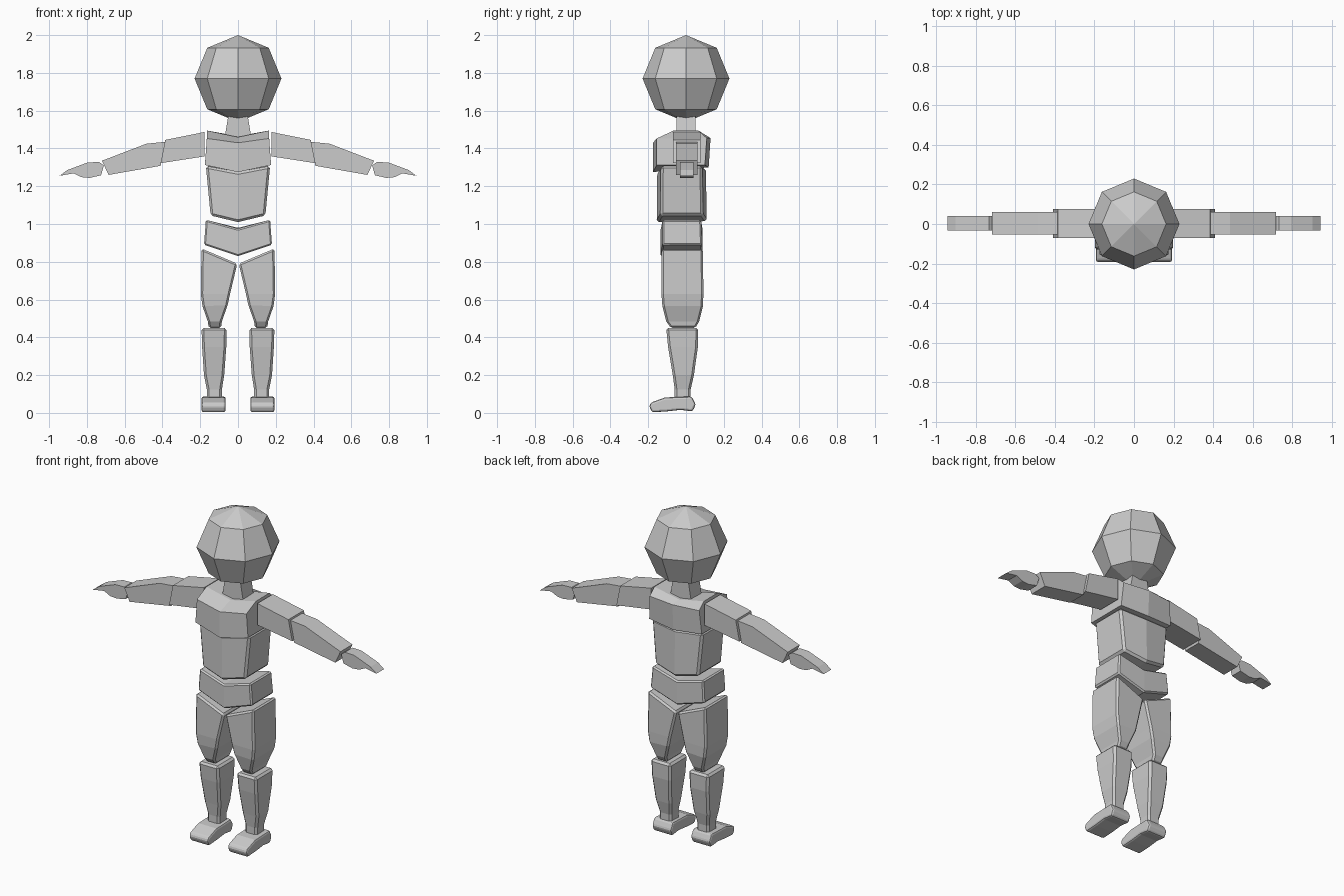
import bpy
import bmesh
import math

cube = bpy.data.objects.get("Cube")
if cube:
    bpy.data.objects.remove(cube, do_unlink=True)

grey = bpy.data.materials.new("plain grey")
grey.use_nodes = True
grey.diffuse_color = (0.6, 0.6, 0.6, 1)
grey.node_tree.nodes["Principled BSDF"].inputs["Base Color"].default_value = (0.6, 0.6, 0.6, 1)


def finish(bm, name, bevel=0.0, segments=1):
    """Turn a bmesh into a flat-shaded object with optional chamfered edges."""
    bmesh.ops.recalc_face_normals(bm, faces=bm.faces)
    mesh = bpy.data.meshes.new(name)
    bm.to_mesh(mesh)
    bm.free()
    mesh.materials.append(grey)
    obj = bpy.data.objects.new(name, mesh)
    bpy.context.collection.objects.link(obj)
    if bevel:
        mod = obj.modifiers.new("chamfer", 'BEVEL')
        mod.width = bevel
        mod.segments = segments
        mod.limit_method = 'ANGLE'
        mod.angle_limit = math.radians(40)
    return obj


def loft(name, rings, bevel=0.0):
    """Skin rings of 4 or 6 points and cap both ends."""
    bm = bmesh.new()
    rows = [[bm.verts.new(p) for p in ring] for ring in rings]
    n = len(rows[0])
    for a, b in zip(rows, rows[1:]):
        for i in range(n):
            j = (i + 1) % n
            bm.faces.new((a[i], a[j], b[j], b[i]))
    for row in (rows[0], rows[-1]):
        bm.faces.new(row[:4])
        if n == 6:
            bm.faces.new((row[0], row[3], row[4], row[5]))
    return finish(bm, name, bevel)


def torso_ring(w, front, side_front, side_back, back):
    """Mirrored six-point ring from (y, z) pairs at the centre and the sides."""
    return [(0, *front), (w, *side_front), (w, *side_back),
            (0, *back), (-w, *side_back), (-w, *side_front)]


def leg_ring(s, inner, outer, y0, y1, z_in, z_out):
    return [(s * inner, y0, z_in), (s * outer, y0, z_out),
            (s * outer, y1, z_out), (s * inner, y1, z_in)]


def slab(name, near, far, bevel=0.0, segments=1):
    """Prism between two matching outlines."""
    bm = bmesh.new()
    a = [bm.verts.new(p) for p in near]
    b = [bm.verts.new(p) for p in far]
    bm.faces.new(a)
    bm.faces.new(b)
    for i in range(len(a)):
        j = (i + 1) % len(a)
        bm.faces.new((a[i], a[j], b[j], b[i]))
    return finish(bm, name, bevel, segments)


# Head: eight-sided faceted ball
bm = bmesh.new()
bmesh.ops.create_uvsphere(bm, u_segments=8, v_segments=4, radius=0.23)
bmesh.ops.translate(bm, verts=bm.verts, vec=(0, 0, 1.77))
finish(bm, "head")

# Neck
loft("neck", [leg_ring(1, -w, w, -0.05, 0.05, z, z)
              for w, z in ((0.072, 1.45), (0.05, 1.58))])

# Chest with sloping shoulders
loft("chest", [
    torso_ring(0.175, (-0.175, 1.275), (-0.155, 1.312), (0.10, 1.312), (0.12, 1.30)),
    torso_ring(0.165, (-0.175, 1.43), (-0.155, 1.453), (0.11, 1.455), (0.13, 1.455)),
    torso_ring(0.165, (-0.07, 1.46), (-0.065, 1.495), (0.065, 1.495), (0.07, 1.465)),
])

# Abdomen
loft("abdomen", [
    torso_ring(0.145, (-0.155, 1.01), (-0.135, 1.045), (0.09, 1.045), (0.11, 1.015)),
    torso_ring(0.17, (-0.152, 1.275), (-0.132, 1.308), (0.085, 1.308), (0.105, 1.295)),
], bevel=0.012)

# Pelvis
loft("pelvis", [
    torso_ring(0.18, (-0.135, 0.83), (-0.125, 0.89), (0.085, 0.89), (0.088, 0.835)),
    torso_ring(0.17, (-0.135, 0.975), (-0.125, 1.022), (0.08, 1.022), (0.088, 0.98)),
], bevel=0.008)

# Legs: inner x, outer x, front y, back y, inner z, outer z
THIGH = [
    (0.09, 0.155, -0.08, 0.05, 0.45, 0.45),
    (0.085, 0.16, -0.105, 0.07, 0.485, 0.485),
    (0.055, 0.188, -0.125, 0.09, 0.57, 0.565),
    (0.042, 0.197, -0.13, 0.092, 0.63, 0.63),
    (0.004, 0.193, -0.13, 0.09, 0.79, 0.87),
]
SHIN = [
    (0.085, 0.165, -0.06, 0.025, 0.07, 0.07),
    (0.085, 0.165, -0.06, 0.025, 0.125, 0.125),
    (0.073, 0.18, -0.07, 0.042, 0.2, 0.2),
    (0.062, 0.19, -0.095, 0.063, 0.35, 0.35),
    (0.06, 0.193, -0.105, 0.065, 0.45, 0.45),
]
# Foot side outline: y, z
FOOT = [(-0.195, 0.035), (-0.185, 0.055), (-0.11, 0.082), (0.03, 0.087),
        (0.052, 0.045), (0.035, 0.008), (-0.03, 0.016), (-0.1, 0.008), (-0.18, 0.003)]

# Arm outlines seen from the front: x, z
UPPER_ARM = [(0.178, 1.487), (0.385, 1.445), (0.41, 1.322), (0.178, 1.358)]
FOREARM = [(0.385, 1.435), (0.485, 1.425), (0.72, 1.335), (0.685, 1.26), (0.41, 1.308)]
HAND = [(0.71, 1.31), (0.735, 1.328), (0.795, 1.326), (0.86, 1.302), (0.905, 1.285),
        (0.945, 1.255), (0.87, 1.268), (0.83, 1.248), (0.785, 1.244), (0.725, 1.258)]

for side, s in (("left", 1), ("right", -1)):
    loft(side + "_thigh", [leg_ring(s, *r) for r in THIGH], bevel=0.01)
    loft(side + "_shin", [leg_ring(s, *r) for r in SHIN], bevel=0.012)
    slab(side + "_foot", [(s * 0.065, y, z) for y, z in FOOT],
         [(s * 0.193, y, z) for y, z in FOOT], bevel=0.012, segments=2)
    for part, outline, y0, y1 in (("upper_arm", UPPER_ARM, -0.07, 0.077),
                                  ("forearm", FOREARM, -0.053, 0.06),
                                  ("hand", HAND, -0.032, 0.04)):
        slab(f"{side}_{part}", [(s * x, y0, z) for x, z in outline],
             [(s * x, y1, z) for x, z in outline])
